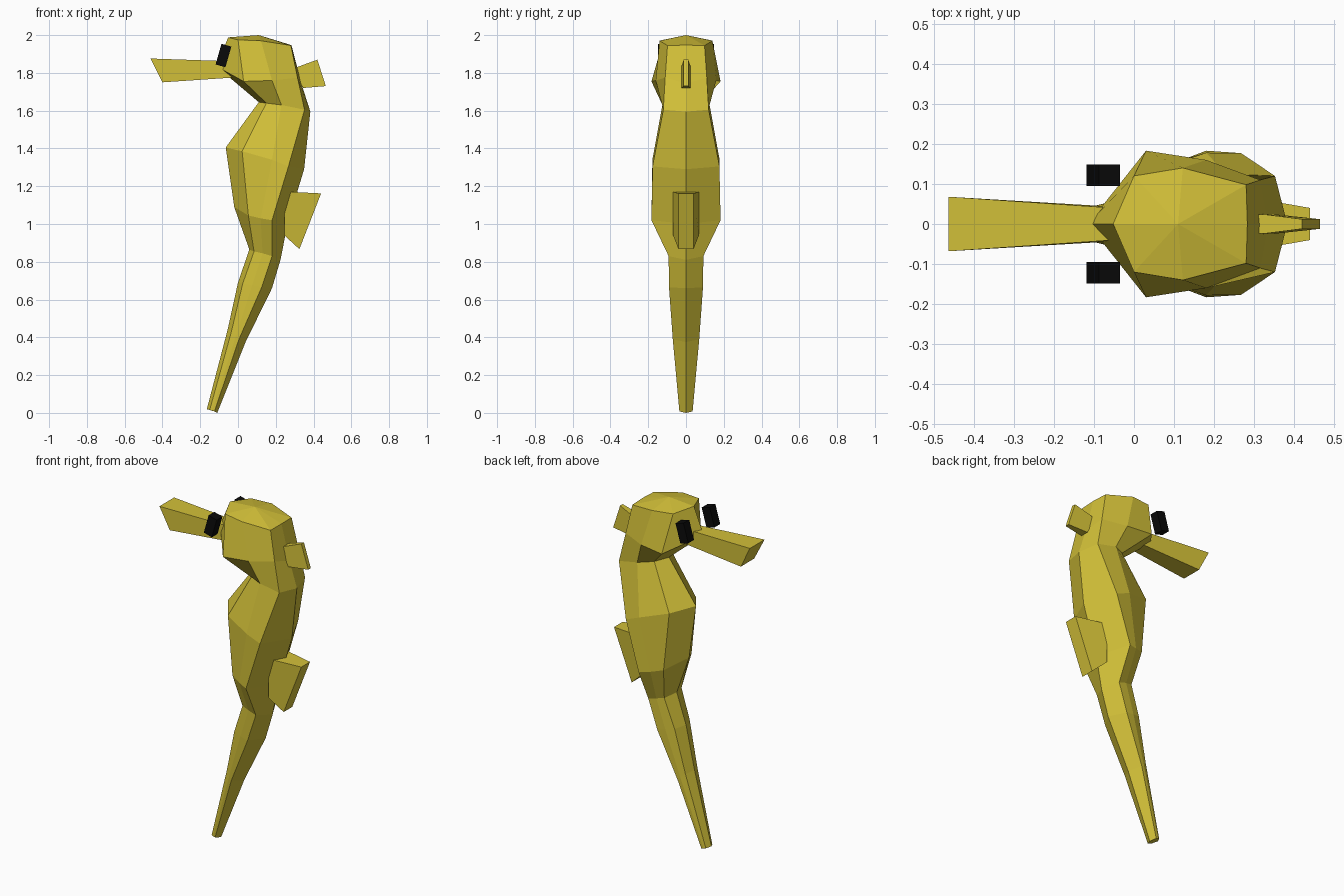
import bpy, bmesh, math

if "Cube" in bpy.data.objects:
    bpy.data.objects.remove(bpy.data.objects["Cube"])


def material(name, rgb):
    m = bpy.data.materials.new(name)
    m.diffuse_color = (*rgb, 1)
    m.use_nodes = True
    m.node_tree.nodes["Principled BSDF"].inputs["Base Color"].default_value = m.diffuse_color
    return m


YELLOW = material("mustard yellow", (0.65, 0.53, 0.04))
BLACK = material("black", (0.003, 0.003, 0.003))


def finish(name, bm, mat):
    bmesh.ops.recalc_face_normals(bm, faces=bm.faces[:])
    me = bpy.data.meshes.new(name)
    bm.to_mesh(me)
    bm.free()
    me.materials.append(mat)
    ob = bpy.data.objects.new(name, me)
    bpy.context.collection.objects.link(ob)
    return ob


def loft(name, rings, mat):
    """Bridge closed rings of equal point count and cap both ends."""
    bm = bmesh.new()
    vs = [[bm.verts.new(p) for p in r] for r in rings]
    n = len(vs[0])
    for a, b in zip(vs, vs[1:]):
        for i in range(n):
            j = (i + 1) % n
            bm.faces.new((a[i], a[j], b[j], b[i]))
    bm.faces.new(vs[0])
    bm.faces.new(vs[-1])
    return bm if name is None else finish(name, bm, mat)


def ring(front, side_front, side, side_back, back):
    """Eight-sided body ring: ridges on y = 0, sides mirrored."""
    half = [side_front, side, side_back]
    return ([(front[0], 0, front[1])] + half + [(back[0], 0, back[1])]
            + [(x, -y, z) for x, y, z in reversed(half)])


# Body, from tail tip up through chest and neck to the crown
body_rings = [
    ring((-0.165, 0.02), (-0.15, 0.03, 0.015), (-0.138, 0.035, 0.012), (-0.125, 0.035, 0.008), (-0.11, 0.0)),
    ring((-0.055, 0.44), (-0.035, 0.055, 0.43), (-0.01, 0.068, 0.41), (0.005, 0.07, 0.39), (0.04, 0.375)),
    ring((0.0, 0.69), (0.025, 0.07, 0.685), (0.075, 0.085, 0.675), (0.125, 0.09, 0.665), (0.18, 0.66)),
    ring((0.06, 0.865), (0.085, 0.08, 0.855), (0.13, 0.09, 0.845), (0.18, 0.092, 0.83), (0.225, 0.81)),
    ring((-0.02, 1.09), (0.055, 0.13, 1.045), (0.12, 0.16, 1.03), (0.18, 0.183, 1.02), (0.262, 1.0)),
    ring((-0.065, 1.405), (0.022, 0.125, 1.385), (0.18, 0.178, 1.34), (0.267, 0.177, 1.305), (0.35, 1.29)),
    ring((0.11, 1.645), (0.15, 0.08, 1.64), (0.23, 0.125, 1.63), (0.352, 0.12, 1.605), (0.383, 1.595)),
    ring((-0.115, 1.835), (0.03, 0.183, 1.755), (0.18, 0.16, 1.76), (0.315, 0.11, 1.775), (0.335, 1.745)),
    ring((-0.052, 1.988), (0.0, 0.12, 1.975), (0.122, 0.14, 1.97), (0.28, 0.098, 1.945), (0.283, 1.947)),
]
bm = loft(None, body_rings, YELLOW)
# Crown: raise a low peak in the middle of the top cap
bm.faces.ensure_lookup_table()
peak = bmesh.ops.poke(bm, faces=[bm.faces[-1]])["verts"][0]
peak.co = (0.11, 0, 2.0)
finish("body", bm, YELLOW)


def slab(name, outline, mat):
    """Flat part from an (x, half width, z) outline, mirrored over y = 0."""
    return loft(name, [[(x, s * y, z) for x, y, z in outline] for s in (-1, 1)], mat)


# Snout and fins
slab("snout", [(-0.463, 0.068, 1.876), (-0.05, 0.04, 1.862),
               (-0.03, 0.042, 1.775), (-0.40, 0.062, 1.75)], YELLOW)
slab("crest_fin", [(0.29, 0.024, 1.822), (0.325, 0.024, 1.835), (0.42, 0.012, 1.87),
                   (0.465, 0.012, 1.73), (0.345, 0.025, 1.72)], YELLOW)
slab("back_fin", [(0.28, 0.068, 1.17), (0.44, 0.04, 1.162), (0.325, 0.04, 0.867),
                  (0.245, 0.068, 0.94), (0.245, 0.068, 1.05)], YELLOW)

# Eyes: small tilted blocks on both sides
for side, sign in (("left", 1), ("right", -1)):
    hx, hz = 0.027, 0.057
    a = math.radians(16)
    outline = [(-0.077 + x * math.cos(a) + z * math.sin(a),
                1.892 - x * math.sin(a) + z * math.cos(a))
               for x, z in ((-hx, -hz), (hx, -hz), (hx, hz), (-hx, hz))]
    loft(side + "_eye", [[(x, sign * y, z) for x, z in outline] for y in (0.095, 0.148)], BLACK)
